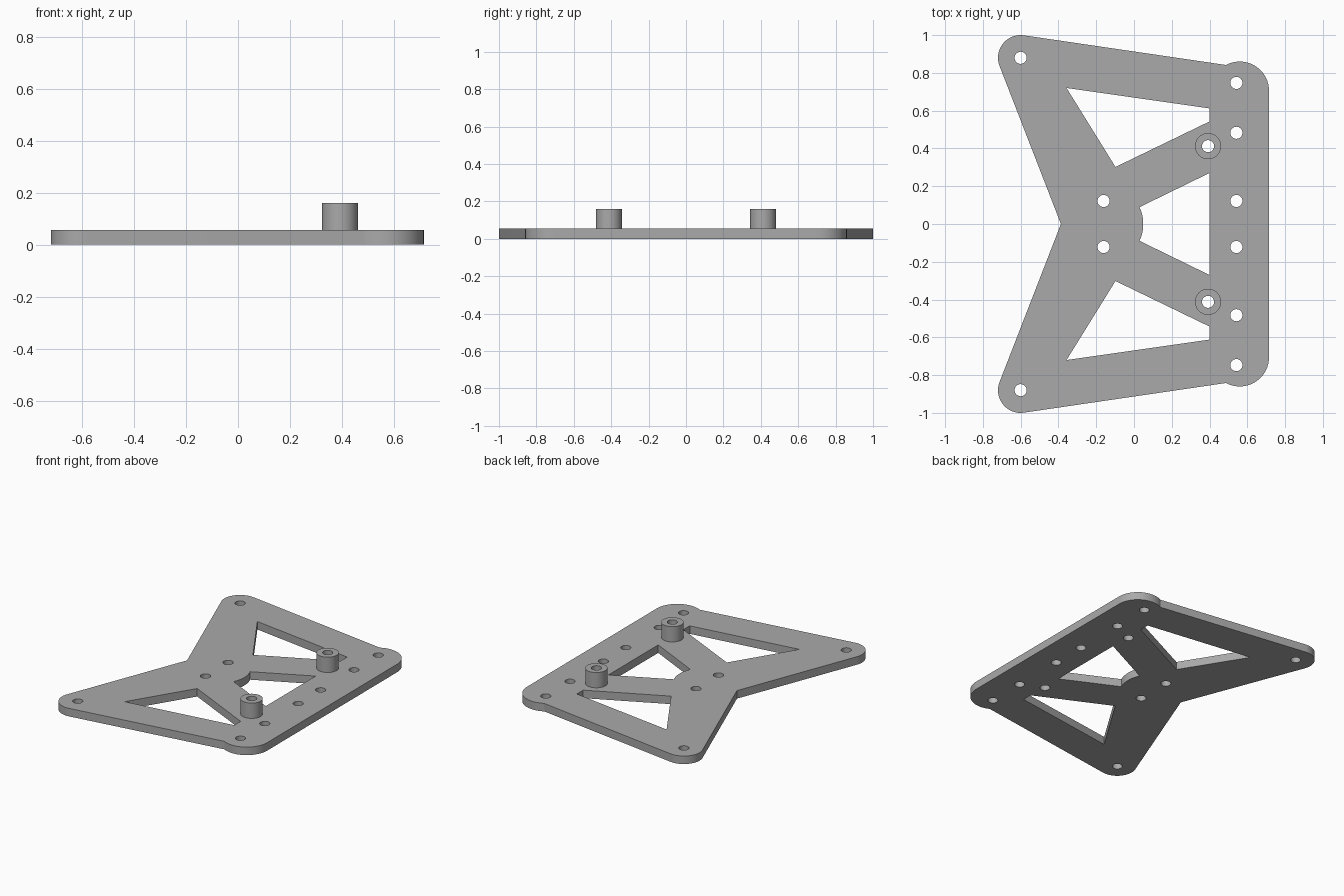
import bpy
from math import cos, sin, radians

if "Cube" in bpy.data.objects:
    bpy.data.objects.remove(bpy.data.objects["Cube"], do_unlink=True)

THICK, TOP = 0.055, 0.16
HOLE_R, POST_R = 0.032, 0.069

grey = bpy.data.materials.new("plain_grey")
grey.use_nodes = True
colour = (0.4, 0.4, 0.4, 1)
grey.diffuse_color = colour
grey.node_tree.nodes["Principled BSDF"].inputs["Base Color"].default_value = colour


def arc(cx, cy, r, start, end, steps):
    angles = [radians(start + (end - start) * i / steps) for i in range(steps + 1)]
    return [(cx + r * cos(a), cy + r * sin(a)) for a in angles]


def circle(cx, cy, r):
    return arc(cx, cy, r, 0, 360, 40)[:-1]


def mirrored(points):
    return [(x, -y) for x, y in reversed(points)]


def extruded(name, loops, z0, z1):
    """Extrude closed loops; inner loops become openings."""
    curve = bpy.data.curves.new(name, "CURVE")
    curve.dimensions = "2D"
    curve.fill_mode = "BOTH"
    curve.extrude = (z1 - z0) / 2
    for loop in loops:
        spline = curve.splines.new("POLY")
        spline.points.add(len(loop) - 1)
        for point, (x, y) in zip(spline.points, loop):
            point.co = (x, y, 0, 1)
        spline.use_cyclic_u = True
    obj = bpy.data.objects.new(name, curve)
    bpy.context.collection.objects.link(obj)
    obj.location.z = (z0 + z1) / 2
    bpy.ops.object.select_all(action="DESELECT")
    obj.select_set(True)
    bpy.context.view_layer.objects.active = obj
    bpy.ops.object.convert(target="MESH")
    obj = bpy.context.object
    obj.data.materials.clear()
    obj.data.materials.append(grey)
    # Weld the caps to the walls
    bpy.ops.object.mode_set(mode="EDIT")
    bpy.ops.mesh.select_all(action="SELECT")
    bpy.ops.mesh.remove_doubles(threshold=0.0001)
    bpy.ops.mesh.normals_make_consistent(inside=False)
    bpy.ops.object.mode_set(mode="OBJECT")
    bpy.ops.object.shade_smooth_by_angle(angle=radians(30))
    return obj


# Outer outline: rounded rear corner, then rounded wing tip
half = arc(0.56, 0.705, 0.155, 0, 118, 24) + arc(-0.6, 0.88, 0.12, 81.7, 201.3, 24)
outline = half + [(-0.387, 0)] + mirrored(half)

# Two side windows and a middle window with a bulging end
side_window = [(-0.357, 0.72), (0.4, 0.612), (0.4, 0.543), (-0.098, 0.302)]
middle_window = [(0.4, -0.27), (0.4, 0.27)] + arc(-0.162, 0, 0.211, 25, -25, 16)

# Screw holes, mirrored front to back
holes = []
for x, y in [(-0.6, 0.88), (-0.161, 0.122), (0.542, 0.122),
             (0.542, 0.483), (0.542, 0.747), (0.392, 0.412)]:
    holes += [circle(x, y, HOLE_R), circle(x, -y, HOLE_R)]

extruded("mounting_plate",
         [outline, side_window, mirrored(side_window), middle_window] + holes,
         0, THICK)

# Hollow standoffs
for name, y in [("front_standoff", -0.412), ("back_standoff", 0.412)]:
    extruded(name, [circle(0.392, y, POST_R), circle(0.392, y, HOLE_R)], THICK, TOP)
